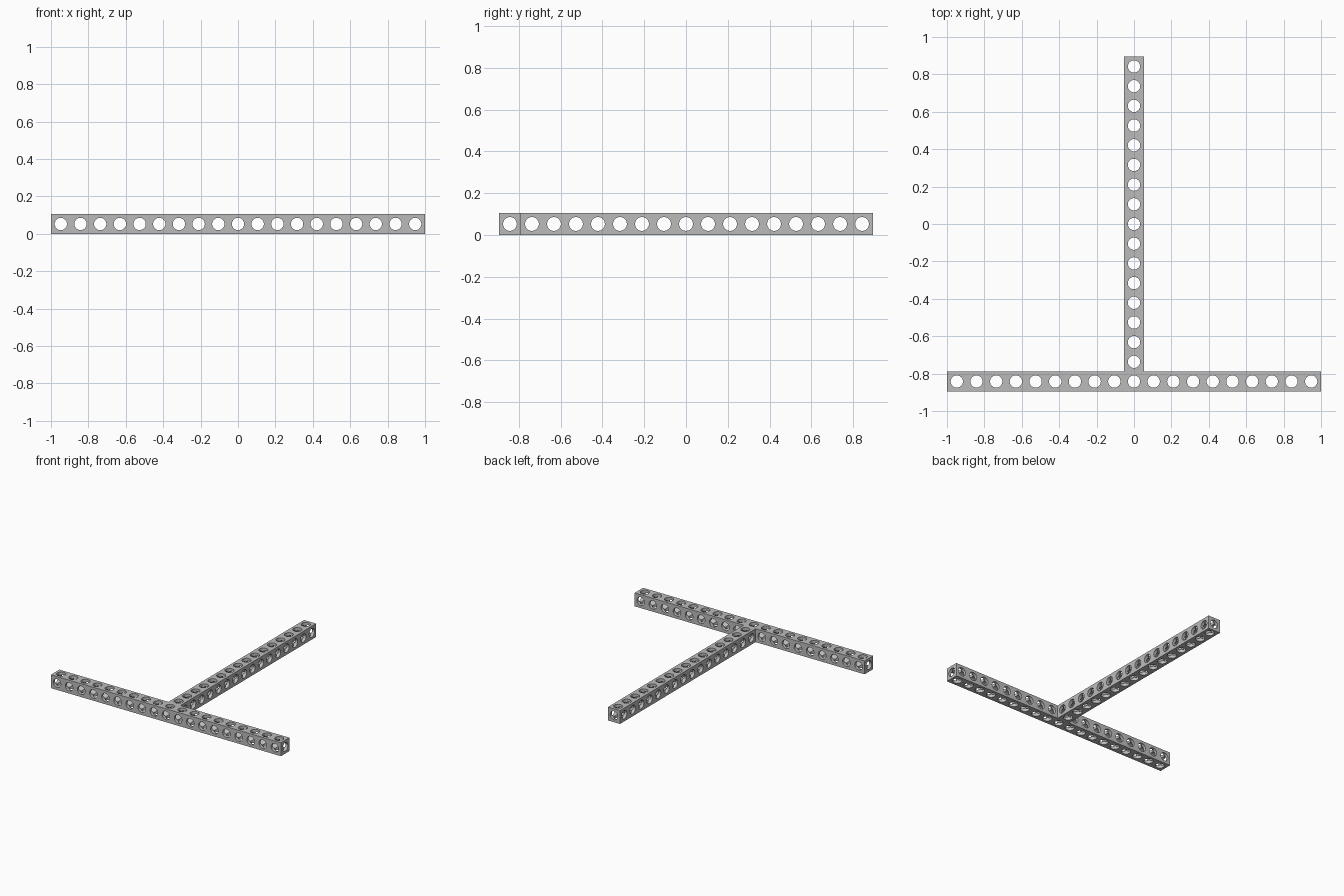
import bpy
import bmesh
from math import cos, sin, tau, radians
from mathutils import Vector

cube = bpy.data.objects.get("Cube")
if cube:
    bpy.data.objects.remove(cube, do_unlink=True)

CELL = 2 / 19          # hole spacing, also the bar thickness
HALF = CELL / 2
BORE = 0.033           # hole radius
SEGMENTS = 32
LONG_COUNT, STEM_COUNT = 19, 16

grey = bpy.data.materials.new("plain grey")
grey.use_nodes = True
grey.diffuse_color = (0.5, 0.5, 0.5, 1)
grey.node_tree.nodes["Principled BSDF"].inputs["Base Color"].default_value = (0.5, 0.5, 0.5, 1)


def add_side(bm, centre, axis, sign, with_plate):
    """One direction of a cell: half a bore, plus the holed plate around it."""
    def place(u, v, w):
        p = Vector()
        p[axis], p[(axis + 1) % 3], p[(axis + 2) % 3] = sign * w, u, v
        return bm.verts.new(centre + p)

    rings = []
    for i in range(SEGMENTS):
        c, s = cos(tau * i / SEGMENTS), sin(tau * i / SEGMENTS)
        reach = max(abs(c), abs(s))
        # Bore starts where it meets the crossing bores
        ring = [place(BORE * c, BORE * s, BORE * reach),
                place(BORE * c, BORE * s, HALF)]
        if with_plate:
            ring.append(place(HALF * c / reach, HALF * s / reach, HALF))
        rings.append(ring)
    for i, a in enumerate(rings):
        b = rings[(i + 1) % SEGMENTS]
        for k in range(len(a) - 1):
            bm.faces.new((a[k], b[k], b[k + 1], a[k + 1]))


def make_bar(name, count, length_axis, location):
    """Square bar bored along its length and through both pairs of sides."""
    bm = bmesh.new()
    for n in range(count):
        centre = Vector()
        centre[length_axis] = (n - (count - 1) / 2) * CELL
        for axis in range(3):
            for sign in (-1, 1):
                is_end = n == (0 if sign < 0 else count - 1)
                add_side(bm, centre, axis, sign, axis != length_axis or is_end)
    bmesh.ops.remove_doubles(bm, verts=bm.verts, dist=0.00002)
    bmesh.ops.recalc_face_normals(bm, faces=bm.faces)
    mesh = bpy.data.meshes.new(name)
    bm.to_mesh(mesh)
    bm.free()
    mesh.materials.append(grey)
    bar = bpy.data.objects.new(name, mesh)
    bar.location = location
    bpy.context.collection.objects.link(bar)
    bpy.ops.object.select_all(action='DESELECT')
    bar.select_set(True)
    bpy.context.view_layer.objects.active = bar
    bpy.ops.object.shade_smooth_by_angle(angle=radians(30))


# Crossbar at the front, stem butting against the middle of its back
make_bar("front_crossbar", LONG_COUNT, 0, (0, -STEM_COUNT * HALF, HALF))
make_bar("rear_stem", STEM_COUNT, 1, (0, HALF, HALF))
